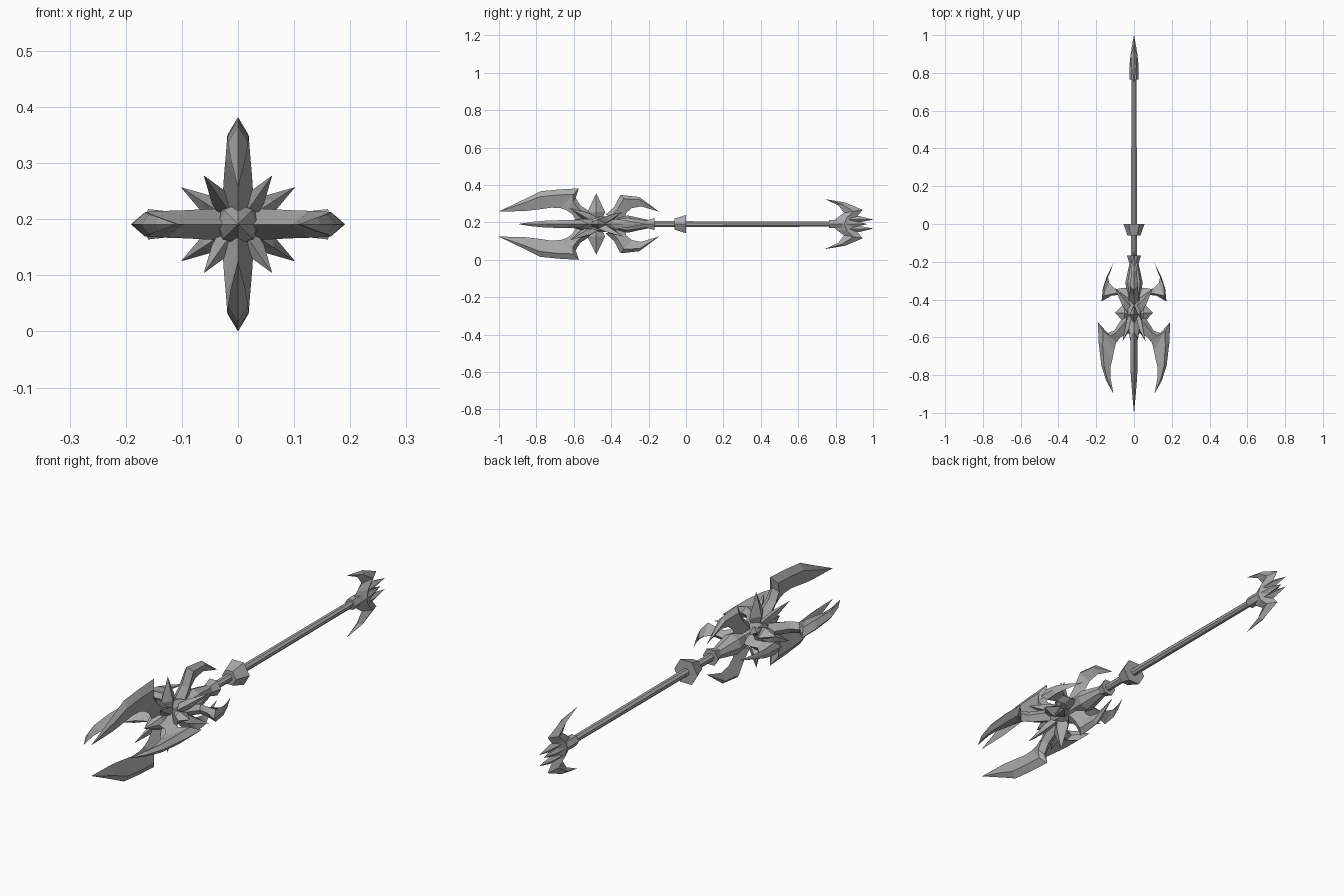
import bpy, bmesh, math

ZC = 0.191  # height of the staff axis, which runs along y

steel = bpy.data.materials.new("steel grey")
steel.diffuse_color = (0.4, 0.4, 0.4, 1)


def finish(bm, name):
    bmesh.ops.remove_doubles(bm, verts=bm.verts, dist=0.0002)
    bmesh.ops.recalc_face_normals(bm, faces=bm.faces)
    me = bpy.data.meshes.new(name)
    bm.to_mesh(me)
    bm.free()
    me.materials.append(steel)
    ob = bpy.data.objects.new(name, me)
    bpy.context.collection.objects.link(ob)
    return ob


def loft(name, rings):
    """Skin a list of equally sized point rings and cap both ends."""
    bm = bmesh.new()
    vs = [[bm.verts.new(p) for p in ring] for ring in rings]
    n = len(rings[0])
    for a, b in zip(vs, vs[1:]):
        for i in range(n):
            j = (i + 1) % n
            bm.faces.new((a[i], a[j], b[j], b[i]))
    bm.faces.new(vs[0])
    bm.faces.new(vs[-1])
    return finish(bm, name)


def turned(name, profile, sides, phase=0.0):
    """Faceted part around the staff axis; profile is (y, radius)."""
    rings = []
    for y, r in profile:
        r = max(r, 0.0004)
        rings.append([(r * math.cos(phase + k * math.tau / sides), y,
                       ZC + r * math.sin(phase + k * math.tau / sides))
                      for k in range(sides)])
    return loft(name, rings)


def blade(name, sections, degrees, ridge=0.3):
    """Diamond-section blade in a radial plane.
    Section: outer y, outer r, inner y, inner r, half thickness."""
    a = math.radians(degrees)
    c, s = math.cos(a), math.sin(a)

    def put(y, r, t):
        return (r * c - t * s, y, ZC + r * s + t * c)

    rings = []
    for yo, ro, yi, ri, t in sections:
        ym, rm = yo + (yi - yo) * ridge, ro + (ri - ro) * ridge
        rings.append([put(yo, ro, 0), put(ym, rm, t), put(yi, ri, 0), put(ym, rm, -t)])
    return loft(name, rings)


def tip(y, r):
    return (y, r + 0.0005, y, r - 0.0005, 0.0005)


# Shaft and collars
turned("shaft", [(-0.24, 0.017), (0.80, 0.015)], 8, math.pi / 8)
turned("middle_collar", [(-0.062, 0.034), (0.0, 0.056)], 6)
turned("neck_collar", [(-0.21, 0.024), (-0.168, 0.037)], 6)

# Head core
turned("head_core", [(-0.20, 0.022), (-0.31, 0.046), (-0.37, 0.036), (-0.47, 0.045),
                     (-0.56, 0.036), (-0.64, 0.0)], 8)

# Large forward blades: the upright pair is longer than the side pair
upright_blade = [(-0.49, 0.05, -0.58, 0.012, 0.028), (-0.565, 0.10, -0.61, 0.055, 0.025),
                 (-0.59, 0.14, -0.64, 0.075, 0.022), (-0.573, 0.191, -0.67, 0.085, 0.019),
                 (-0.68, 0.185, -0.72, 0.088, 0.019), (-0.78, 0.175, -0.79, 0.078, 0.018),
                 (-0.86, 0.135, -0.86, 0.070, 0.013), tip(-1.0, 0.067)]
side_blade = [(-0.48, 0.05, -0.57, 0.012, 0.028), (-0.565, 0.105, -0.60, 0.072, 0.025),
              (-0.577, 0.14, -0.63, 0.095, 0.024), (-0.52, 0.191, -0.67, 0.105, 0.022),
              (-0.62, 0.188, -0.71, 0.113, 0.022), (-0.75, 0.173, -0.76, 0.125, 0.018),
              (-0.83, 0.147, -0.81, 0.125, 0.012), tip(-0.895, 0.11)]

# Backward hooks
upright_hook = [(-0.43, 0.05, -0.33, 0.02, 0.026), (-0.385, 0.09, -0.32, 0.06, 0.023),
                (-0.35, 0.156, -0.29, 0.085, 0.02), (-0.25, 0.145, -0.24, 0.095, 0.015),
                tip(-0.145, 0.067)]
side_hook = [(-0.43, 0.04, -0.34, 0.02, 0.026), (-0.375, 0.08, -0.34, 0.068, 0.022),
             (-0.38, 0.12, -0.345, 0.10, 0.022), (-0.41, 0.172, -0.31, 0.132, 0.027),
             (-0.34, 0.165, -0.28, 0.138, 0.02), (-0.28, 0.145, -0.26, 0.128, 0.012),
             tip(-0.21, 0.11)]

# Straight thorns standing out from the core
upright_thorn = [(-0.455, 0.02, -0.505, 0.02, 0.02), (-0.432, 0.065, -0.528, 0.065, 0.025),
                 tip(-0.48, 0.163)]
side_thorn = [(-0.455, 0.02, -0.495, 0.02, 0.02), (-0.42, 0.05, -0.525, 0.05, 0.025),
              tip(-0.47, 0.10)]

# Tail hooks and end prongs
tail_hook = [(0.92, 0.0, 0.77, 0.0, 0.024), (0.91, 0.035, 0.81, 0.035, 0.022),
             (0.945, 0.076, 0.845, 0.06, 0.018), (0.85, 0.116, 0.815, 0.10, 0.013),
             tip(0.745, 0.133)]
tail_prong = [(0.85, 0.045, 0.85, 0.005, 0.018), (0.93, 0.042, 0.93, 0.01, 0.013),
              tip(1.0, 0.024)]

for side, deg in (("top", 90), ("bottom", 270)):
    blade(side + "_blade", upright_blade, deg)
    blade(side + "_hook", upright_hook, deg)
    blade(side + "_thorn", upright_thorn, deg, 0.5)
    blade(side + "_tail_hook", tail_hook, deg, 0.5)
    blade(side + "_tail_prong", tail_prong, deg, 0.5)
for side, deg in (("right", 0), ("left", 180)):
    blade(side + "_blade", side_blade, deg)
    blade(side + "_hook", side_hook, deg)
    blade(side + "_thorn", side_thorn, deg, 0.5)

# Diagonal claws between the blades, sweeping forward and backward
front_claw = [(-0.45, 0.025, -0.53, 0.015, 0.02), (-0.51, 0.068, -0.565, 0.045, 0.017),
              tip(-0.62, 0.105)]
rear_claw = [(-0.49, 0.025, -0.40, 0.015, 0.02), (-0.43, 0.075, -0.385, 0.05, 0.018),
             tip(-0.34, 0.12)]
for k, base in enumerate((0, 180)):
    for sign in (1, -1):
        tag = "_%d%s" % (k + 1, "a" if sign > 0 else "b")
        blade("front_claw" + tag, front_claw, base + sign * 55, 0.5)
        blade("rear_claw" + tag, rear_claw, base + sign * 33, 0.5)

# Tail socket
turned("tail_socket", [(0.765, 0.024), (0.80, 0.025), (0.90, 0.018), (0.97, 0.0)], 6)
